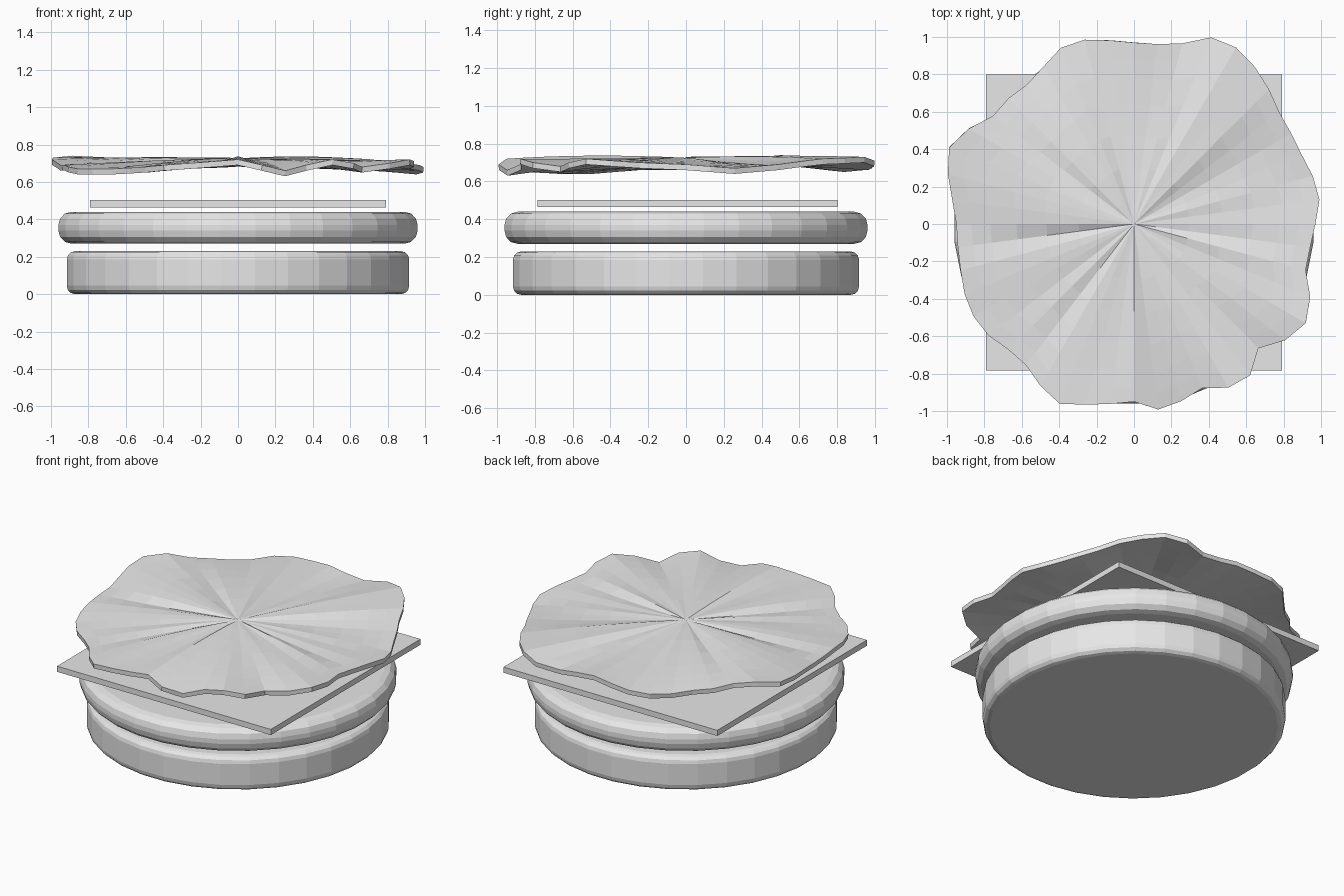
import bpy, bmesh, math, random

cube = bpy.data.objects.get("Cube")
if cube:
    bpy.data.objects.remove(cube, do_unlink=True)

grey = bpy.data.materials.new("plain grey")
grey.use_nodes = True
grey.diffuse_color = (0.8, 0.8, 0.8, 1)
grey.node_tree.nodes["Principled BSDF"].inputs["Base Color"].default_value = (0.8, 0.8, 0.8, 1)


def finish(name, bm):
    """Turn a bmesh into a named object with the shared material."""
    bmesh.ops.recalc_face_normals(bm, faces=bm.faces)
    mesh = bpy.data.meshes.new(name)
    bm.to_mesh(mesh)
    bm.free()
    mesh.materials.append(grey)
    obj = bpy.data.objects.new(name, mesh)
    bpy.context.collection.objects.link(obj)
    return obj


def rounded_disc(name, radius, bottom, top, bevel, sides=32):
    """Low-poly disc with rounded rims, a flat side facing the front."""
    bm = bmesh.new()
    rings = []
    quarter = [math.radians(a) for a in (0, 30, 60, 90)]
    profile = [(radius - bevel + bevel * math.sin(a), bottom + bevel * (1 - math.cos(a))) for a in quarter]
    profile += [(r, top + bottom - z) for r, z in reversed(profile)]
    for r, z in profile:
        angles = [math.tau * (i + 0.5) / sides for i in range(sides)]
        rings.append([bm.verts.new((r * math.cos(a), r * math.sin(a), z)) for a in angles])
    for low, high in zip(rings, rings[1:]):
        for i in range(sides):
            j = (i + 1) % sides
            bm.faces.new((low[i], low[j], high[j], high[i]))
    bm.faces.new(rings[0])
    bm.faces.new(rings[-1])
    return finish(name, bm)


# Bottom bun and patty
rounded_disc("bottom_bun", 0.92, 0.0, 0.23, 0.045)
rounded_disc("patty", 0.965, 0.27, 0.44, 0.07)

# Square cheese slice
bm = bmesh.new()
bmesh.ops.create_cube(bm, size=1)
bmesh.ops.scale(bm, vec=(1.585, 1.585, 0.038), verts=bm.verts)
bmesh.ops.translate(bm, vec=(0, 0.008, 0.483), verts=bm.verts)
finish("cheese_slice", bm)

# Lettuce leaf: wavy outline radii and rim heights, in hundredths, counter-clockwise from +x
outline = [97, 100, 99, 97, 97, 98, 102, 106, 109, 108, 100, 97,
           97, 99, 102, 102, 97, 94, 95, 95, 102, 107, 103, 98,
           95, 95, 96, 98, 99, 98, 95, 95, 100, 104, 100, 97,
           95, 100, 98, 95, 101, 102, 94, 102, 106, 102, 95, 95]
rim = [69, 67, 69, 72, 73, 69, 72, 70, 68, 70, 74, 72,
       69, 69, 67, 67, 68, 70, 72, 66, 72, 68, 72, 70]
random.seed(4)
sides = len(outline)
crinkle = [random.uniform(-0.013, 0.013) for _ in range(sides)]
bm = bmesh.new()
centre = bm.verts.new((0, 0, 0.725))
rings = []
for t in (0.12, 0.3, 0.48, 0.65, 0.8, 0.91, 1.0):
    ring = []
    for i in range(sides):
        a = math.tau * i / sides
        edge = (rim[i // 2] + rim[(i + 1) // 2 % len(rim)]) / 200
        r = t * (1 + (outline[i] / 100 - 1) * t)
        fold = crinkle[i] * 4 * t * (1 - t) + 0.012 * math.sin(7 * a) * t * (1 - t)
        z = 0.725 + (edge - 0.725) * t ** 1.6 + fold
        ring.append(bm.verts.new((r * math.cos(a), r * math.sin(a), min(z, 0.75))))
    rings.append(ring)
for i in range(sides):
    j = (i + 1) % sides
    bm.faces.new((centre, rings[0][i], rings[0][j]))
    for inner, outer in zip(rings, rings[1:]):
        bm.faces.new((inner[i], outer[i], outer[j], inner[j]))
lettuce = finish("lettuce_leaf", bm)
if lettuce.data.polygons[0].normal.z < 0:
    lettuce.data.flip_normals()
thickness = lettuce.modifiers.new("thickness", "SOLIDIFY")
thickness.thickness = 0.03
thickness.offset = -1
